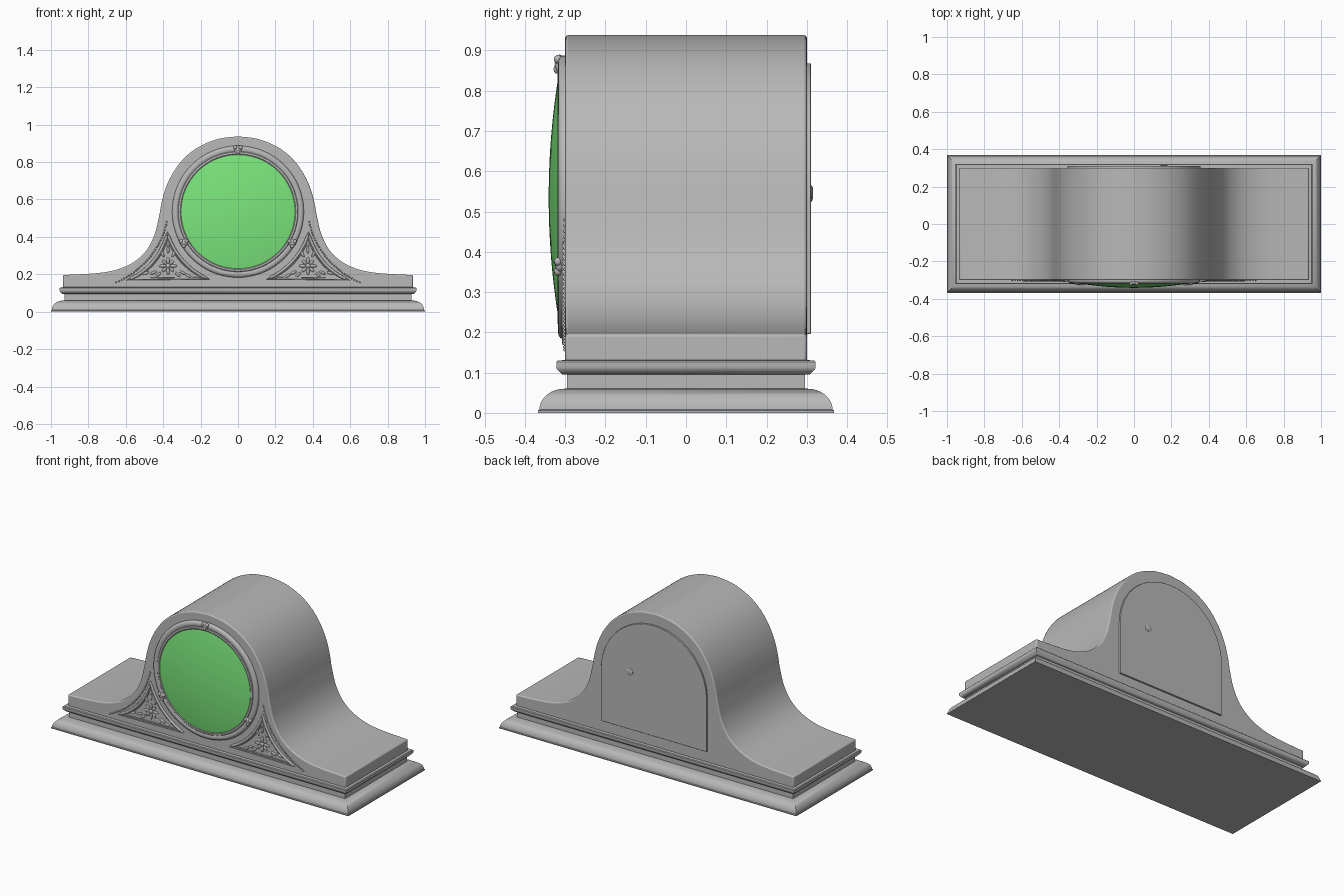
import bpy, bmesh, math
from mathutils import Vector, Matrix

if "Cube" in bpy.data.objects:
    bpy.data.objects.remove(bpy.data.objects["Cube"])


def material(name, rgb):
    m = bpy.data.materials.new(name)
    m.diffuse_color = (*rgb, 1)
    m.use_nodes = True
    m.node_tree.nodes["Principled BSDF"].inputs["Base Color"].default_value = m.diffuse_color
    return m


GREY = material("case_grey", (0.48, 0.48, 0.48))
GREEN = material("dial_green", (0.2, 0.8, 0.2))
CZ = 0.535  # dial centre height


def finish(ob, mat, angle=35):
    ob.data.materials.clear()
    ob.data.materials.append(mat)
    bpy.ops.object.select_all(action='DESELECT')
    ob.select_set(True)
    bpy.context.view_layer.objects.active = ob
    bpy.ops.object.shade_smooth_by_angle(angle=math.radians(angle))
    return ob


def from_bmesh(name, bm, mat=GREY, angle=35):
    bmesh.ops.recalc_face_normals(bm, faces=bm.faces)
    me = bpy.data.meshes.new(name)
    bm.to_mesh(me)
    bm.free()
    ob = bpy.data.objects.new(name, me)
    bpy.context.collection.objects.link(ob)
    return finish(ob, mat, angle)


def loft(name, rings, mat=GREY, caps=(True, True), angle=35):
    bm = bmesh.new()
    vs = [[bm.verts.new(p) for p in r] for r in rings]
    n = len(vs[0])
    for a, b in zip(vs, vs[1:]):
        for i in range(n):
            j = (i + 1) % n
            bm.faces.new((a[i], a[j], b[j], b[i]))
    if caps[0]:
        bm.faces.new(vs[0])
    if caps[1]:
        bm.faces.new(vs[-1])
    return from_bmesh(name, bm, mat, angle)


def rect_moulding(name, profile):
    # profile: (inset from the base outline, height)
    rings = []
    for i, z in profile:
        x, y = 1 - i, 0.368 - i
        rings.append([(-x, -y, z), (x, -y, z), (x, y, z), (-x, y, z)])
    return loft(name, rings)


def lathe(name, profile, cx, cz, mat=GREY, caps=(False, True), n=96):
    rings = [[(cx + r * math.cos(2 * math.pi * k / n), y, cz + r * math.sin(2 * math.pi * k / n))
              for k in range(n)] for r, y in profile]
    return loft(name, rings, mat, caps)


def extrude(name, outline, y0, y1, bevel):
    ob = loft(name, [[(x, y, z) for x, z in outline] for y in (y0, y1)])
    b = ob.modifiers.new("edge", 'BEVEL')
    b.width, b.segments, b.limit_method = bevel, 3, 'ANGLE'
    b.angle_limit = math.radians(50)
    return ob


def spline(pts, steps=6):
    # smooth curve through the points
    P = [Vector(p) for p in pts]
    P = [2 * P[0] - P[1]] + P + [2 * P[-1] - P[-2]]
    out = []
    for a, b, c, d in zip(P, P[1:], P[2:], P[3:]):
        for k in range(steps):
            t = k / steps
            out.append(0.5 * (2 * b + (c - a) * t + (2 * a - 5 * b + 4 * c - d) * t * t
                              + (3 * b - a - 3 * c + d) * t ** 3))
    return [tuple(p) for p in out] + [tuple(pts[-1])]


def bezier(a, b, c, n):
    a, b, c = Vector(a), Vector(b), Vector(c)
    return [tuple(a * (1 - k / n) ** 2 + b * 2 * (k / n) * (1 - k / n) + c * (k / n) ** 2)
            for k in range(n + 1)]


def tube(name, pts, radius, y, cyclic=True):
    cu = bpy.data.curves.new(name, 'CURVE')
    cu.dimensions = '3D'
    cu.bevel_depth, cu.bevel_resolution = radius, 2
    s = cu.splines.new('POLY')
    s.points.add(len(pts) - 1)
    for p, (x, z) in zip(s.points, pts):
        p.co = (x, y, z, 1)
    s.use_cyclic_u = cyclic
    ob = bpy.data.objects.new(name, cu)
    bpy.context.collection.objects.link(ob)
    bpy.ops.object.select_all(action='DESELECT')
    ob.select_set(True)
    bpy.context.view_layer.objects.active = ob
    bpy.ops.object.convert(target='MESH')
    return finish(bpy.context.view_layer.objects.active, GREY, 60)


def blob(bm, x, y, z, length, width, depth, angle=0.0, u=10, v=8):
    # flattened ellipsoid, long axis turned in the front plane
    m = (Matrix.Translation((x, y, z)) @ Matrix.Rotation(-angle, 4, 'Y')
         @ Matrix.Diagonal((length, depth, width, 1)))
    bmesh.ops.create_uvsphere(bm, u_segments=u, v_segments=v, radius=1, matrix=m)


# Plinth: flared foot, waist and projecting band
foot = [(0, 0), (0, 0.006)]
foot += [(0.004 + 0.062 * (1 - math.cos(t)), 0.008 + 0.052 * math.sin(t))
         for t in [math.pi / 2 * k / 8 for k in range(9)]]
rect_moulding("base_foot", foot)
rect_moulding("base_waist", [(0.072, 0.05), (0.072, 0.105)])
rect_moulding("base_band", [(0.064, 0.095), (0.060, 0.096), (0.048, 0.108), (0.046, 0.113),
                            (0.046, 0.126), (0.05, 0.130), (0.064, 0.131)])

# Case: humped outline extruded front to back
half = spline([(0, .938), (.105, .924), (.205, .884), (.285, .824), (.345, .747), (.385, .665),
               (.408, .585), (.424, .5), (.447, .41), (.485, .335), (.535, .282), (.6, .243),
               (.68, .217), (.78, .204), (.935, .196)])
half.append((.935, .125))
extrude("case_body", half + [(-x, z) for x, z in reversed(half[1:])], -0.3, 0.3, 0.007)

# Dial with its ring
lathe("dial_ring", [(.352, -.295), (.352, -.306), (.349, -.312), (.343, -.316), (.335, -.318),
                    (.328, -.317), (.322, -.315), (.319, -.318), (.309, -.319), (.304, -.316),
                    (.304, -.295)], 0, CZ, caps=(False, False))
lathe("dial_glass", [(.306 * k / 14, -.341 + .025 * (k / 14) ** 2) for k in range(14, 0, -1)],
      0, CZ, GREEN)

# Three small bosses on the ring
for i, a in enumerate((90, -30, 210)):
    t = math.radians(a)
    bm = bmesh.new()
    cx, cz = .331 * math.cos(t), CZ + .331 * math.sin(t)
    blob(bm, cx, -.314, cz, .024, .019, .012, t, 16, 10)
    for d in (-1, 1):
        blob(bm, cx - d * .014 * math.sin(t) + .012 * math.cos(t), -.318,
             cz + d * .014 * math.cos(t) + .012 * math.sin(t), .011, .011, .010, t)
    blob(bm, cx - .012 * math.cos(t), -.32, cz - .012 * math.sin(t), .012, .009, .009, t)
    from_bmesh(f"ring_boss_{i + 1}", bm, angle=60)

# Carved spandrels either side of the dial
for s, side in ((-1, "left"), (1, "right")):
    arc = []
    for k in range(17):
        t = math.radians(197 + (246 - 197) * k / 16)
        arc.append((.394 * math.cos(t), CZ + .394 * math.sin(t)))
    edge = bezier((-.588, .17), (-.429, .239), arc[0], 16)
    outline = edge[:-1] + arc
    cx, cz = -.374, .245
    for nm, f, r in (("outer", 1, .008), ("inner", .86, .0035)):
        pts = [(-s * (cx + (x - cx) * f), .24 + (z - .24) * f) for x, z in outline]
        tube(f"{side}_spandrel_{nm}_frame", pts, r, -.3005)

    # flower with eight petals and leafy sprays toward the corners
    bm = bmesh.new()
    blob(bm, -s * cx, -.302, cz, .013, .013, .008, 0, 12)
    for k in range(8):
        t = math.pi / 4 * k
        L = .022 if k % 2 == 0 else .016
        blob(bm, -s * cx + .028 * math.cos(t), -.301, cz + .028 * math.sin(t), L, .008, .006, t)
    for a, d in ((90, .085), (90, .115), (65, .07), (115, .07), (205, .085), (198, .125),
                 (222, .07), (335, .085), (334, .12), (318, .07)):
        t = math.radians(a)
        blob(bm, -s * (cx + d * math.cos(t)), -.301, cz + d * math.sin(t), .02, .007, .006,
             t if s < 0 else math.pi - t)
    from_bmesh(f"{side}_flower_carving", bm, angle=60)

    # row of beads outside the frame
    bm = bmesh.new()
    for x, z in bezier((-.38, .48), (-.435, .255), (-.65, .157), 30):
        blob(bm, -s * x, -.3, z, .0045, .0045, .005, 0, 8, 6)
    from_bmesh(f"{side}_bead_row", bm, angle=60)

# Arched back door with knob
door = [(.355, .196)] + [(.355 * math.cos(math.pi * k / 40), .513 + .355 * math.sin(math.pi * k / 40))
                         for k in range(41)] + [(-.355, .196)]
extrude("back_door", door, .29, .31, 0.002)
lathe("door_knob", [(.02, .305), (.02, .312), (.016, .3145), (.008, .3155)], .16, .545, n=24)
